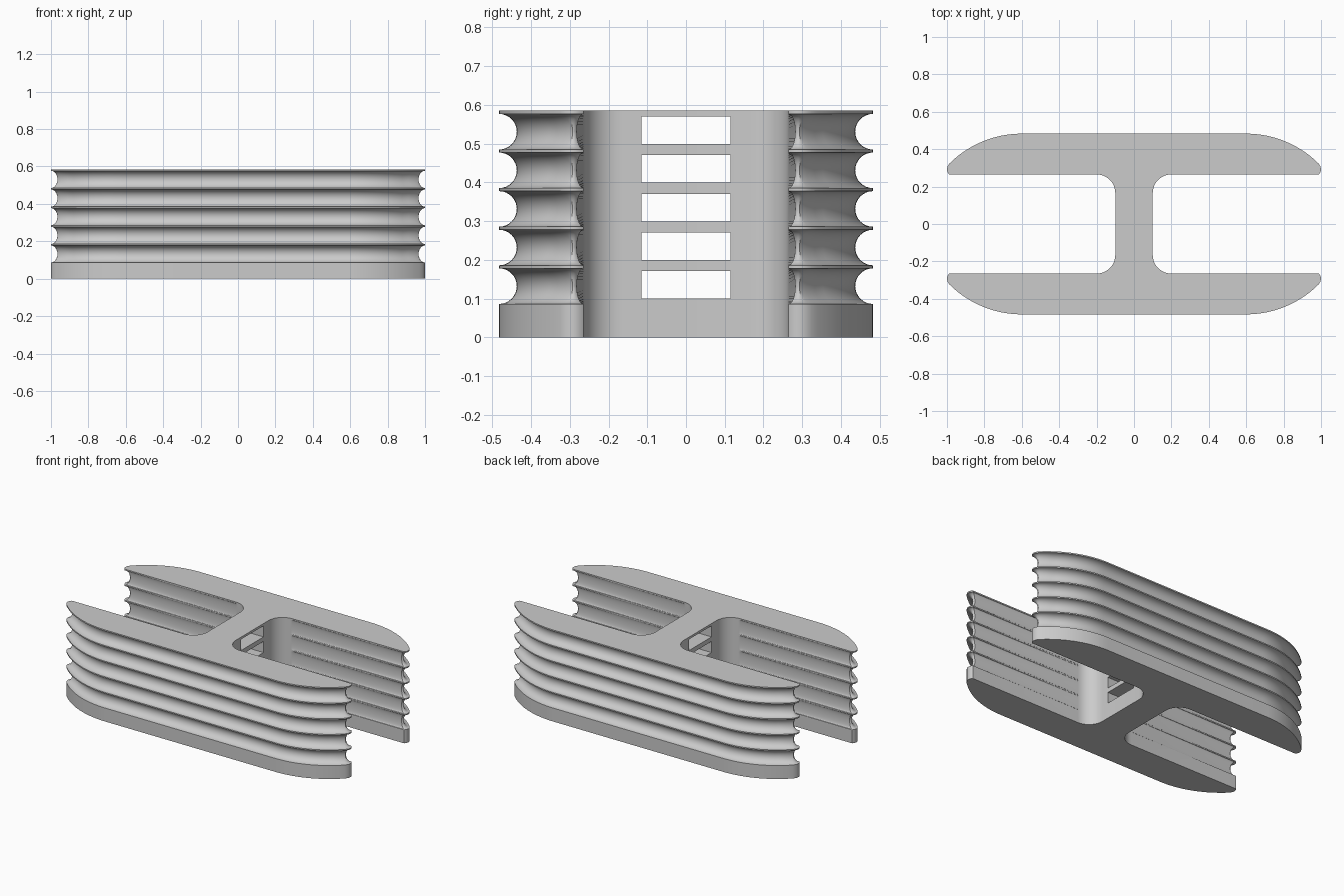
import bpy, bmesh, math

if "Cube" in bpy.data.objects:
    bpy.data.objects.remove(bpy.data.objects["Cube"])

HEIGHT, OUTER, INNER = 0.585, 0.483, 0.265   # total height, outer and inner y of the side bars
GROOVE_R, PITCH, FIRST = 0.046, 0.0997, 0.132
COUNT = 5

grey = bpy.data.materials.new("light grey")
grey.diffuse_color = (0.6, 0.6, 0.6, 1)
grey.use_nodes = True
grey.node_tree.nodes["Principled BSDF"].inputs["Base Color"].default_value = grey.diffuse_color


def quadrant(d):
    """Plan outline of one quarter, with the outer side inset by groove depth d."""
    pts = []
    # fillet between web and side bar
    for i in range(13):
        a = math.pi - i * math.pi / 24
        pts.append((0.2 + 0.1 * math.cos(a), INNER - 0.1 + 0.1 * math.sin(a)))
    # small rounded tip: point and outward normal
    tip = [(0.988, 0.265, 0.85, -0.5), (0.996, 0.275, 0.95, -0.3),
           (1.0, 0.29, 1.0, 0.0), (0.997, 0.307, 0.92, 0.4)]
    for x, y, nx, ny in tip:
        pts.append((x - 0.75 * d * nx, max(INNER + 0.0005 * (y > INNER), y - 0.75 * d * ny)))
    # large outer arc
    r, n = 0.548, 20
    for i in range(n + 1):
        a = math.radians(45.3) + i * math.radians(44.7) / n
        depth = d * min(1, 0.8 + 0.05 * i)
        pts.append((0.6 + (r - depth) * math.cos(a), OUTER - r + (r - depth) * math.sin(a)))
    return pts


def outline(d):
    q = quadrant(d)
    return (q + [(-x, y) for x, y in reversed(q)] + [(-x, -y) for x, y in q]
            + [(x, -y) for x, y in reversed(q)])


# height levels and groove depths
levels = [(0.0, 0.0)]
for g in range(COUNT):
    for i in range(17):
        a = math.pi * i / 16
        levels.append((FIRST + g * PITCH - GROOVE_R * math.cos(a), GROOVE_R * math.sin(a)))
levels.append((HEIGHT, 0.0))

# grooved H-shaped body, lofted through the levels
bm = bmesh.new()
rings = [[bm.verts.new((x, y, z)) for x, y in outline(d)] for z, d in levels]
for lo, hi in zip(rings, rings[1:]):
    for i in range(len(lo)):
        j = (i + 1) % len(lo)
        bm.faces.new((lo[i], lo[j], hi[j], hi[i]))
bm.faces.new(list(reversed(rings[0])))
bm.faces.new(rings[-1])
mesh = bpy.data.meshes.new("grooved_body")
bm.to_mesh(mesh)
bm.free()
mesh.materials.append(grey)
body = bpy.data.objects.new("grooved_body", mesh)
bpy.context.collection.objects.link(body)

# slots through the web
bm = bmesh.new()
for g in range(COUNT):
    box = bmesh.ops.create_cube(bm, size=1)["verts"]
    bmesh.ops.scale(bm, vec=(0.4, 0.23, 0.071), verts=box)
    bmesh.ops.translate(bm, vec=(0, 0, 0.135 + g * 0.1), verts=box)
cut_mesh = bpy.data.meshes.new("slot_cutter")
bm.to_mesh(cut_mesh)
bm.free()
cut_mesh.materials.append(grey)
cutter = bpy.data.objects.new("slot_cutter", cut_mesh)
bpy.context.collection.objects.link(cutter)
cutter.hide_render = True

mod = body.modifiers.new("slots", "BOOLEAN")
mod.operation, mod.solver, mod.object = "DIFFERENCE", "EXACT", cutter
bpy.context.view_layer.objects.active = body
body.select_set(True)
bpy.ops.object.modifier_apply(modifier=mod.name)
bpy.data.objects.remove(cutter)
bpy.ops.object.shade_smooth_by_angle(angle=math.radians(30))
